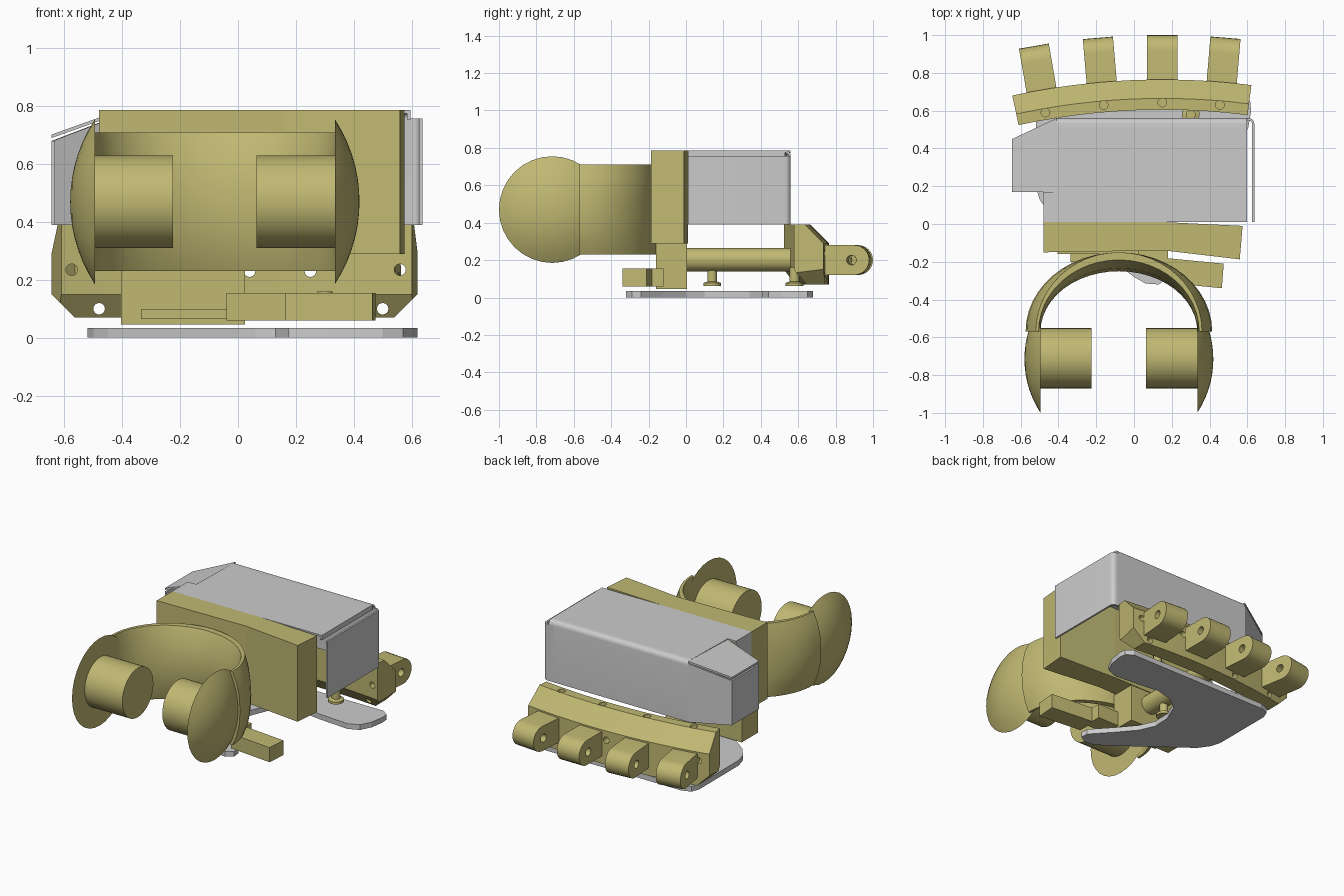
import bpy, bmesh, math
from mathutils import Vector, Matrix

if "Cube" in bpy.data.objects:
    bpy.data.objects.remove(bpy.data.objects["Cube"])

olive = bpy.data.materials.new("olive")
olive.diffuse_color = (0.53, 0.48, 0.17, 1)
olive.use_nodes = True
olive.node_tree.nodes["Principled BSDF"].inputs["Base Color"].default_value = olive.diffuse_color


def finish(name, bm, mat=None, smooth=False):
    bmesh.ops.remove_doubles(bm, verts=bm.verts, dist=1e-5)
    bmesh.ops.recalc_face_normals(bm, faces=bm.faces)
    me = bpy.data.meshes.new(name)
    bm.to_mesh(me)
    bm.free()
    ob = bpy.data.objects.new(name, me)
    bpy.context.collection.objects.link(ob)
    if mat:
        me.materials.append(mat)
    if smooth:
        soften(ob)
    return ob


def activate(ob):
    bpy.ops.object.select_all(action='DESELECT')
    ob.select_set(True)
    bpy.context.view_layer.objects.active = ob


def soften(ob):
    activate(ob)
    bpy.ops.object.shade_smooth_by_angle(angle=math.radians(35))


def to3(p, axis, h):
    a, b = p
    return {'x': (h, a, b), 'y': (a, h, b), 'z': (a, b, h)}[axis]


def loft(rings):
    bm = bmesh.new()
    rows = [[bm.verts.new(p) for p in r] for r in rings]
    n = len(rows[0])
    for r0, r1 in zip(rows, rows[1:]):
        for i in range(n):
            j = (i + 1) % n
            bm.faces.new((r0[i], r0[j], r1[j], r1[i]))
    bm.faces.new(rows[0][::-1])
    bm.faces.new(rows[-1])
    return bm


def prism(name, pts, axis, lo, hi, mat=None, smooth=False):
    bm = loft([[to3(p, axis, h) for p in pts] for h in (lo, hi)])
    return finish(name, bm, mat, smooth)


def lathe(name, prof, axis, c, mat=None, n=32):
    """prof: (radius, height along axis); c: centre in the other two axes."""
    rings = [[to3((c[0] + r * math.cos(2 * math.pi * i / n),
                   c[1] + r * math.sin(2 * math.pi * i / n)), axis, h)
              for i in range(n)] for r, h in prof]
    return finish(name, loft(rings), mat, True)


def strip(pts, t):
    """Thicken an open line to its left side by t."""
    v = [Vector(p) for p in pts]
    off = []
    for i, p in enumerate(v):
        d = (v[min(i + 1, len(v) - 1)] - v[max(i - 1, 0)]).normalized()
        off.append(p + Vector((-d.y, d.x)) * t)
    return v + off[::-1]


def rect(x0, x1, y0, y1):
    return [(x0, y0), (x1, y0), (x1, y1), (x0, y1)]


def cut(ob, cutter):
    m = ob.modifiers.new("hole", 'BOOLEAN')
    m.object = cutter
    m.operation = 'DIFFERENCE'
    m.solver = 'EXACT'
    activate(ob)
    bpy.ops.object.modifier_apply(modifier=m.name)
    bpy.data.objects.remove(cutter)


# Wrist fork: arch bulging on the inside, its ends rounding into the domed cheeks
CX = -0.08
rings = []
for i in range(25):
    a = math.pi * i / 24

    def pt(rx, ry, dz):
        return (CX + rx * math.cos(a), -0.57 + ry * math.sin(a), .47 + dz)
    outer = [pt(rx, .42, dz) for rx, dz in
             ((.44, -.24), (.47, -.17), (.488, -.09), (.494, 0), (.488, .09), (.47, .17), (.44, .24))]
    inner = [pt(rx, ry, dz) for rx, ry, dz in
             ((.425, .38, .24), (.415, .335, .14), (.415, .32, 0), (.415, .335, -.14), (.425, .38, -.24))]
    rings.append(outer + inner)
finish("wrist_fork", loft(rings), olive, True)

# Domed cheeks and pivot drums on both sides of the fork
for s, side in ((-1, "left"), (1, "right")):
    R = 0.52
    dome = [(0.285, CX + s * 0.415)]
    for k in range(1, 8):
        r = 0.285 * (1 - k / 7) + 0.001
        dome.append((r, CX + s * (0.415 - (R - 0.085) + math.sqrt(R * R - r * r))))
    lathe(side + "_cheek", dome, 'x', (-0.715, 0.47), olive)
    lathe(side + "_pivot", [(.16, CX + s * .42), (.16, CX + s * .144)],
          'x', (-0.71, 0.47), olive)

# Wrist plate with a slight bend, and the blocks below it
prism("wrist_plate", [(-.48, -.15), (.16, -.14), (.56, -.187), (.575, -.01), (.16, .01), (-.48, .01)],
      'z', .29, .787, olive)
prism("wrist_lower_block", rect(-.405, .025, -.16, .005), 'z', .045, .29, olive)
prism("wrist_bar", [(.165, -.18), (.475, -.21), (.465, -.34), (.165, -.31)], 'z', .06, .155, olive)
prism("wrist_bar_root", rect(-.04, .18, -.24, -.12), 'z', .06, .155, olive)
prism("wrist_ledge", rect(-.335, -.04, -.2, -.15), 'z', .065, .1, olive)

# Tie rod between the wrist and the knuckles
lathe("tie_rod", [(.063, -.02), (.063, .56)], 'y', (-.12, .202), olive, 24)

# Pegs holding the palm plate
for i, (x, y) in enumerate(((-.12, .14), (.3, .58))):
    lathe(f"peg_{i}", [(.047, .062), (.047, .078), (.026, .085), (.026, .16)], 'z', (x, y), olive, 24)

# Knuckle bar swept along a shallow arc
AX, AY, AR = 0.15, -2.995, 3.76


def arc(deg, off, z):
    a = math.radians(deg)
    return Vector((AX - (AR + off) * math.sin(a), AY + (AR + off) * math.cos(a), z))


section = [(0, .29), (-.1, .39), (-.16, .39), (-.16, .15), (-.1, .07), (0, .07)]
bm = loft([[arc(12.2 - 19.4 * i / 12, o, z) for o, z in section] for i in range(13)])
for co, no in (((-.645, 0, .15), (-.7, 0, -.7)), ((.62, 0, .15), (.7, 0, -.7))):
    bmesh.ops.bisect_plane(bm, geom=bm.verts[:] + bm.edges[:] + bm.faces[:], dist=1e-5,
                           plane_co=co, plane_no=no, clear_outer=True)
    bmesh.ops.holes_fill(bm, edges=[e for e in bm.edges if e.is_boundary], sides=0)
knuckle_bar = finish("knuckle_bar", bm, olive)
for x, z in ((-.575, .235), (.56, .235), (.04, .23), (.25, .23), (-.48, .1), (-.17, .1), (.5, .1)):
    cut(knuckle_bar, lathe("cutter", [(.02, .4), (.02, .9)], 'y', (x, z), None, 16))

# Four finger lugs with rounded ends and pin holes
for i, deg in enumerate((9.8, 4.9, 0, -4.8)):
    p = arc(deg, -.122, 0)
    cut(knuckle_bar, lathe("cutter", [(.023, .25), (.023, .5)], 'z', (p.x, p.y), None, 16))
    tip = [(.155 + .08 * math.cos(a), .2 + .08 * math.sin(a))
           for a in (math.radians(-90 + 15 * k) for k in range(13))]
    lug = prism(f"finger_lug_{i}", [(-.03, .12)] + tip + [(-.03, .28)], 'x', -.08, .08, olive)
    cut(lug, lathe("cutter", [(.026, -.2), (.026, .2)], 'x', (.14, .2), None, 16))
    base = arc(deg, 0, 0)
    lug.data.transform(Matrix.Translation(base) @ Matrix.Rotation(math.radians(deg), 4, 'Z'))
    soften(lug)
soften(knuckle_bar)

# Sheet cover: roof bent into the back wall
T = 0.012
bend = [(.53 + .03 * math.sin(a), .757 + .03 * math.cos(a))
        for a in (math.radians(15 * k) for k in range(7))]
prism("cover_back", strip([(.5, .787)] + bend + [(.56, .39)], -T), 'x', -.41, .597, None, True)
prism("cover_roof", [(-.48, .01), (.597, .01), (.597, .52), (-.41, .52), (-.42, .17), (-.48, .17)],
      'z', .775, .787)
prism("cover_roof_lip", rect(.585, .597, .01, .53), 'z', .755, .78)

# Right side panel, wrapped round from the back wall
corner = [(.607 + .03 * math.cos(a), .53 + .03 * math.sin(a))
          for a in (math.radians(15 * k) for k in range(7))]
prism("cover_right_panel", strip([(.637, .01)] + corner + [(.56, .56)], T), 'z', .39, .757, None, True)

# Left side: slanted corner wall, side wall and sloping roof flap
ends = [(-.41, .56, .39), (-.645, .45, .39), (-.645, .45, .68), (-.41, .56, .77)]
finish("cover_corner_wall", loft([[(x + d * .4, y - d, z) for x, y, z in ends] for d in (0, T)]))
prism("cover_left_wall", rect(-.645, -.633, .17, .45), 'z', .39, .68)
prism("cover_left_return", rect(-.48, -.468, .01, .17), 'z', .39, .78)
flap = [(-.645, .17, .69), (-.645, .45, .69), (-.41, .56, .774), (-.41, .17, .774)]
finish("cover_left_flap", loft([[(x, y, z + d) for x, y, z in flap] for d in (0, T)]))

# Palm plate: crescent outline with rounded tips
outline = [(.62, .6), (.615, .65), (.57, .68), (-.44, .68), (-.5, .66), (-.52, .61), (-.52, .2),
           (-.5, .13), (-.45, .06), (.0, -.28), (.06, -.315), (.13, -.32), (.175, -.29),
           (.17, -.24), (.06, -.12), (-.04, .0), (-.085, .1), (-.08, .22), (-.03, .34),
           (.06, .41), (.18, .44), (.3, .425), (.5, .41), (.57, .44), (.605, .51)]
prism("palm_plate", outline, 'z', 0, .034)
